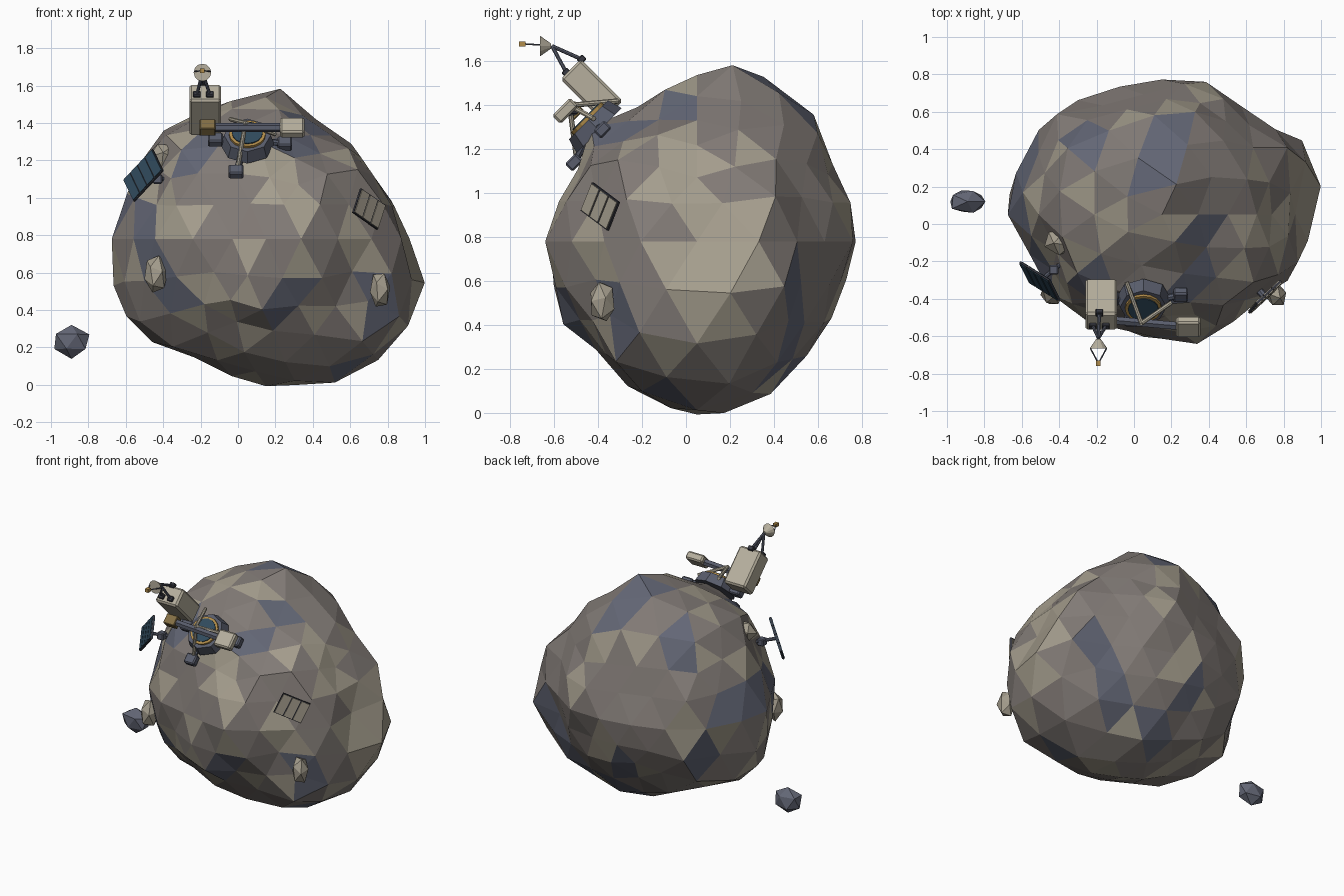
import bpy, bmesh, math, random
from mathutils import Vector, Matrix

random.seed(7)
if "Cube" in bpy.data.objects:
    bpy.data.objects.remove(bpy.data.objects["Cube"])


def material(name, r, g, b):
    m = bpy.data.materials.new(name)
    m.use_nodes = True
    m.diffuse_color = (r, g, b, 1)
    m.node_tree.nodes["Principled BSDF"].inputs["Base Color"].default_value = (r, g, b, 1)
    return m


TAUPE = material("taupe rock", .22, .195, .18)
PALE = material("pale rock", .37, .335, .265)
SLATE = material("slate rock", .125, .135, .18)
CREAM = material("cream hull", .47, .43, .34)
METAL = material("dark metal", .1, .11, .15)
SOLAR = material("solar blue", .03, .07, .11)
GOLD = material("gold", .45, .27, .07)
BRONZE = material("bronze", .23, .16, .06)
STEEL = material("charcoal", .04, .042, .055)


def finish(name, bm, mats, matrix=Matrix()):
    me = bpy.data.meshes.new(name)
    bmesh.ops.recalc_face_normals(bm, faces=bm.faces)
    bm.to_mesh(me)
    bm.free()
    for m in mats:
        me.materials.append(m)
    ob = bpy.data.objects.new(name, me)
    ob.matrix_world = matrix
    bpy.context.collection.objects.link(ob)
    return ob


def frame(centre, u, v):
    """Placement whose local x follows u, local y follows v."""
    u = Vector(u).normalized()
    n = u.cross(Vector(v)).normalized()
    v = n.cross(u)
    rot = Matrix((u, v, n)).transposed().to_4x4()
    return Matrix.Translation(centre) @ rot


def box(name, matrix, size, mat, bevel=0.0):
    bm = bmesh.new()
    bmesh.ops.create_cube(bm, size=1)
    bmesh.ops.scale(bm, vec=size, verts=bm.verts)
    if bevel:
        bmesh.ops.bevel(bm, geom=bm.edges[:], offset=bevel, segments=1, affect='EDGES')
    return finish(name, bm, [mat], matrix)


def cone(name, matrix, r1, r2, depth, sides, mat):
    bm = bmesh.new()
    bmesh.ops.create_cone(bm, cap_ends=True, segments=sides, radius1=r1, radius2=r2, depth=depth)
    return finish(name, bm, [mat], matrix)


def rod(name, a, b, radius, mat, sides=8):
    a, b = Vector(a), Vector(b)
    d = b - a
    rot = d.to_track_quat('Z', 'Y').to_matrix().to_4x4()
    return cone(name, Matrix.Translation((a + b) / 2) @ rot, radius, radius, d.length, sides, mat)


def rock(name, centre, size, mat, turn=0.0):
    bm = bmesh.new()
    bmesh.ops.create_icosphere(bm, subdivisions=1, radius=1)
    bmesh.ops.rotate(bm, verts=bm.verts, matrix=Matrix.Rotation(turn, 3, (1, 1, 1)))
    for v in bm.verts:
        v.co *= random.uniform(.92, 1.08)
    bmesh.ops.scale(bm, vec=size, verts=bm.verts)
    return finish(name, bm, [mat], Matrix.Translation(centre))


# Asteroid: outline radii in three planes, first blended over a faceted sphere
CORE = Vector((.15, .05, .78))
RINGS = {
    (0, 2): (.75, .71, .67, .68, .8, .78, .81, .81, .82, .87, .82, .75, .77, .83, .88, .88),
    (1, 2): (.7, .7, .77, .79, .74, .71, .66, .66, .7, .68, .67, .73, .78, .77, .72, .7),
    (0, 1): (.78, .84, .75, .73, .71, .72, .81, .79, .8, .73, .7, .65, .66, .7, .7, .77),
}


def sample(ring, t):
    k = math.floor(t)
    return ring[k % 16] + (ring[(k + 1) % 16] - ring[k % 16]) * (t - k)


def turn_of(d, i, j):
    return math.atan2(d[j], d[i]) / math.tau * 16


def radius(d):
    total = weight = 0
    for (i, j), ring in RINGS.items():
        w = (d[i] ** 2 + d[j] ** 2) ** 2 / (d[3 - i - j] ** 2 + .03)
        total, weight = total + sample(ring, turn_of(d, i, j)) * w, weight + w
    return total / weight


bm = bmesh.new()
bmesh.ops.create_icosphere(bm, subdivisions=3, radius=1)
for v in bm.verts:
    d = v.co.normalized()
    v.co = d * radius(d) * random.uniform(.965, 1.03)

# Draw the outermost points onto each outline
for step in range(4):
    for (i, j), ring in RINGS.items():
        reach = [.01] * 16
        for v in bm.verts:
            k = round(turn_of(v.co, i, j)) % 16
            reach[k] = max(reach[k], math.hypot(v.co[i], v.co[j]))
        for v in bm.verts:
            t = turn_of(v.co, i, j)
            edge = sample(reach, t)
            closeness = min(1, math.hypot(v.co[i], v.co[j]) / edge) ** 6
            grow = 1 + (sample(ring, t) / edge - 1) * closeness
            v.co[i] *= grow
            v.co[j] *= grow

# Peaks and seats: points the surface passes through
SEATS = [(.66, -.35, .92), (-.39, -.09, 1.21), (-.42, -.24, 1.07), (.73, -.35, .52), (.06, -.43, 1.3),
         (1, .2, .55), (.17, .24, 1.58), (.34, -.64, .8), (.28, .76, .9), (.35, .1, 0), (-.67, .15, .7),
         (-.46, -.35, .68), (.05, -.57, .43), (.2, .58, 1.36), (.48, .26, 1.39)]
for seat in SEATS * 2:
    p = Vector(seat) - CORE
    closest = min(bm.verts, key=lambda v: v.co.angle(p))
    change = p.length / closest.co.length - 1
    for v in bm.verts:
        v.co *= 1 + change * math.exp(-(v.co.angle(p) / .22) ** 2)
bmesh.ops.translate(bm, vec=CORE, verts=bm.verts)

# Patch centres for the slate stone and the pale stone
SLATE_SPOTS = [(-.56, -.2, .88), (-.52, -.3, .7), (-.34, -.42, .47), (-.28, .42, 1.3), (.13, .33, 1.48),
               (.24, .42, 1.42), (.3, -.32, 1.28), (.4, -.02, 1.42), (-.25, -.3, 1.28), (.25, -.53, .43),
               (.78, -.3, .45), (.6, -.05, .22), (.6, .42, .28), (.7, .45, .54), (.05, .65, .39),
               (-.53, .29, .9), (-.58, .15, .95), (-.42, .42, .52), (.2, .38, .14)]
PALE_SPOTS = [(.14, -.5, 1.1), (.28, -.6, .78), (-.08, -.55, .55), (.75, .02, 1.15), (.88, .03, .8),
              (.5, .08, 1.35), (-.15, .08, 1.42), (-.36, -.35, 1.05), (.12, .51, 1.32)]


def near(p, spots, reach):
    return any((p - Vector(s)).length < reach for s in spots)


for f in bm.faces:
    p = f.calc_center_median()
    chance = random.random()
    if near(p, SLATE_SPOTS, .14):
        f.material_index = 2
    elif near(p, PALE_SPOTS, .17) and chance < .65 or chance < .2:
        f.material_index = 1
finish("asteroid", bm, [TAUPE, PALE, SLATE])

# Loose rocks
rock("drifting_boulder", (-.89, .12, .23), (.107, .068, .088), SLATE)
rock("left_outcrop", (.76, -.38, .51), (.06, .065, .1), PALE, .6)
rock("right_outcrop", (-.44, -.37, .59), (.065, .07, .1), PALE, .4)
rock("upper_outcrop", (-.39, -.09, 1.22), (.09, .075, .08), PALE, .9)

# Landing hub on the slope
U, V, N = Vector((1, 0, 0)), Vector((0, 1, 1)).normalized(), Vector((0, -1, 1)).normalized()
HUB = Vector((.05, -.42, 1.31))


def on_slope(p):
    return frame(p, U, V)


cone("hub_base", on_slope(HUB), .145, .125, .07, 8, METAL)
cone("hub_collar", on_slope(HUB + N * .04), .098, .098, .02, 16, GOLD)
cone("hub_lid", on_slope(HUB + N * .046), .082, .082, .02, 16, SOLAR)
for foot in ((-.01, -.51, 1.14), (.25, -.38, 1.29), (-.12, -.4, 1.31)):
    rod("foot_strut", HUB, foot, .018, METAL)
    box("landing_foot", on_slope(foot), (.08, .07, .05), METAL, .008)

# Tripod over the hub
APEX = Vector((.04, -.53, 1.4))
for foot in ((0, -.5, 1.17), (-.04, -.31, 1.42), (.2, -.42, 1.34)):
    rod("tripod_leg", APEX, foot, .012, CREAM)

# Equipment tower
TOWER = Vector((-.175, -.43, 1.47))
box("tower", on_slope(TOWER), (.17, .13, .27), CREAM, .012)

# Dish antenna
DISH = Vector((-.19, -.61, 1.67))
for foot in ((-.22, -.545, 1.55), (-.15, -.545, 1.55), (-.185, -.475, 1.61)):
    rod("dish_strut", DISH, foot, .009, METAL)
    box("strut_foot", on_slope(foot), (.04, .035, .03), STEEL, .004)
cone("dish", frame(DISH - Vector((0, .03, 0)), (1, 0, 0), (0, 0, 1)), .012, .047, .05, 12, CREAM)
FEED = Vector((-.19, -.745, 1.68))
for side in (-1, 1):
    rod("feed_strut", FEED, DISH + Vector((.043 * side, -.055, .005)), .004, METAL, 5)
box("dish_feed", Matrix.Translation(FEED), (.024, .03, .024), GOLD)

# Work arm with its motor and tool box
TOOL = Vector((.29, -.55, 1.375))
MOTOR = Vector((-.163, -.51, 1.375))
rod("arm_beam", MOTOR, TOOL, .024, METAL, 6)
box("arm_motor", on_slope(MOTOR), (.085, .07, .06), BRONZE, .004)
box("tool_box", on_slope(TOOL), (.13, .115, .055), CREAM, .01)


def slatted_panel(name, centre, long_edge, short_edge, count, mats, thick):
    """Framed plate with a row of cells along its long edge."""
    m = frame(centre, long_edge, short_edge)
    length, width = Vector(long_edge).length, Vector(short_edge).length
    box(name + "_frame", m, (length, width, thick), mats[0])
    step = length / count
    for i in range(count):
        x = (i + .5) * step - length / 2
        box(name + "_cell", m @ Matrix.Translation((x, 0, 0)),
            (step * .88, width * .93, thick + .01), mats[1])


# Solar wing with its mount
WING = Vector((-.505, -.305, 1.12))
slatted_panel("solar_wing", WING, (.155, -.096, .165), (.05, -.106, -.12), 4, (STEEL, SOLAR), .01)
rod("wing_mount", WING, (-.4, -.22, 1.1), .012, METAL)
box("wing_bracket", Matrix.Translation((-.43, -.245, 1.1)), (.05, .05, .05), METAL, .006)

# Vent hatch on the left flank
HATCH = Vector((.7, -.39, .94))
slatted_panel("vent_hatch", HATCH, (.13, .12, -.09), (-.04, -.05, -.13), 3, (STEEL, PALE), .012)
rod("hatch_mount", HATCH, (.62, -.3, .9), .02, METAL)
